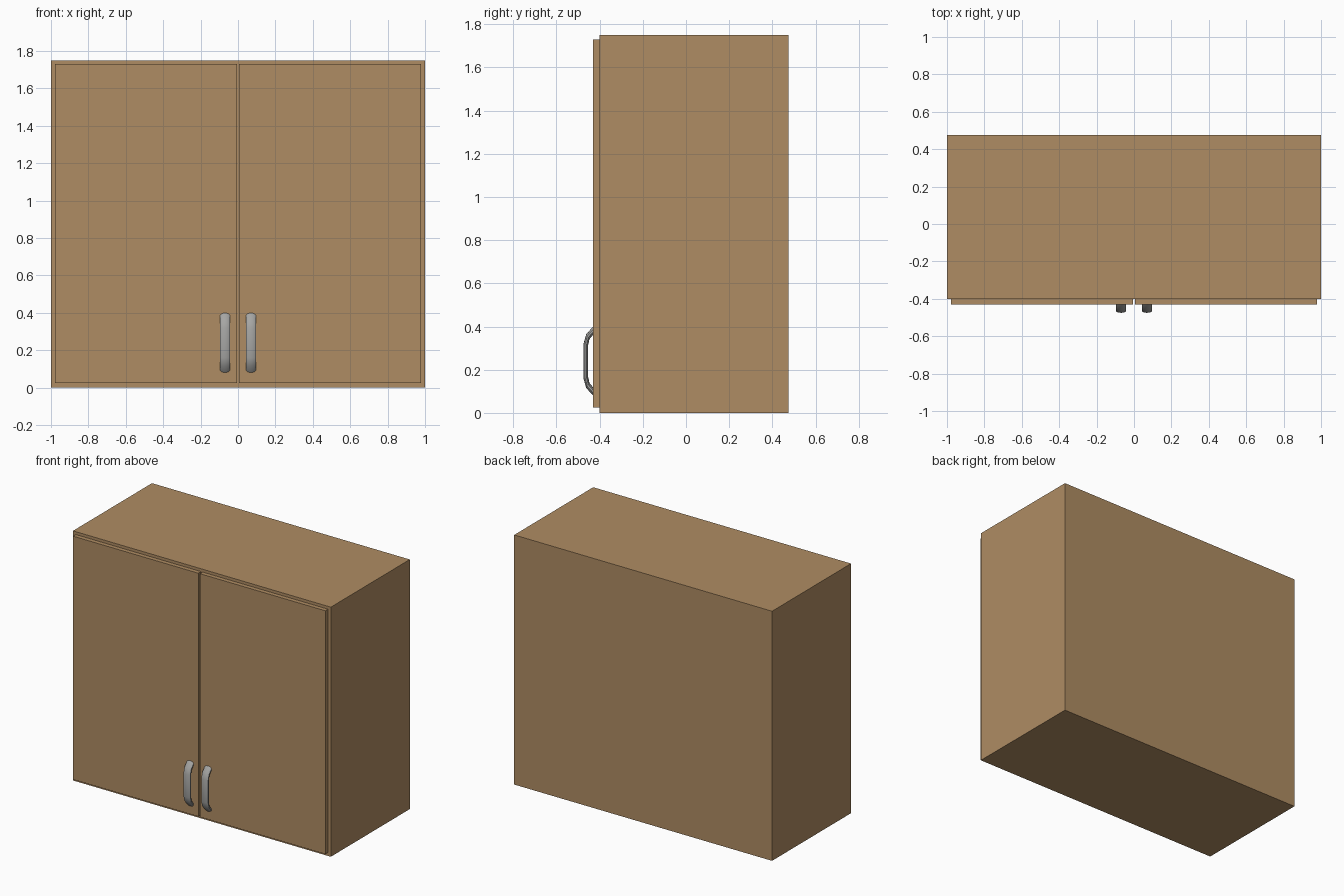
import bpy
import bmesh
from math import cos, sin, tau, radians
from mathutils import Vector

old = bpy.data.objects.get("Cube")
if old:
    bpy.data.objects.remove(old, do_unlink=True)


def make_material(name, color):
    mat = bpy.data.materials.new(name)
    mat.use_nodes = True
    mat.diffuse_color = color
    mat.node_tree.nodes["Principled BSDF"].inputs["Base Color"].default_value = color
    return mat


wood = make_material("light wood", (0.43, 0.265, 0.125, 1))
metal = make_material("grey metal", (0.38, 0.38, 0.37, 1))


def add_object(name, bm, mat):
    bmesh.ops.recalc_face_normals(bm, faces=bm.faces)
    mesh = bpy.data.meshes.new(name)
    bm.to_mesh(mesh)
    bm.free()
    mesh.materials.append(mat)
    obj = bpy.data.objects.new(name, mesh)
    bpy.context.collection.objects.link(obj)
    return obj


def box(name, low, high, mat):
    low, high = Vector(low), Vector(high)
    bm = bmesh.new()
    bmesh.ops.create_cube(bm, size=1)
    for v in bm.verts:
        v.co = (low + high) / 2 + v.co * (high - low)
    return add_object(name, bm, mat)


def handle(name, x, sides=10, half_width=0.028):
    # Bow handle: elliptical rings spanning outer and inner (y, z) outlines
    z_mid = 0.24
    half = [((-0.43, 0.16), (-0.43, 0.122)),
            ((-0.462, 0.125), (-0.447, 0.102)),
            ((-0.475, 0.08), (-0.453, 0.075))]
    upper = [(Vector((0, *o)), Vector((0, *i))) for o, i in half]
    flip = Vector((1, 1, -1))
    pairs = upper + [(o * flip, i * flip) for o, i in reversed(upper)]
    bm = bmesh.new()
    rings = []
    for outer, inner in pairs:
        centre = (outer + inner) / 2 + Vector((x, 0, z_mid))
        radius = (outer - inner) / 2
        rings.append([bm.verts.new(centre + radius * cos(tau * k / sides)
                                   + Vector((half_width * sin(tau * k / sides), 0, 0)))
                      for k in range(sides)])
    for a, b in zip(rings, rings[1:]):
        for k in range(sides):
            n = (k + 1) % sides
            bm.faces.new((a[k], a[n], b[n], b[k]))
    bm.faces.new(rings[0])
    bm.faces.new(rings[-1])
    obj = add_object(name, bm, metal)
    bpy.ops.object.select_all(action="DESELECT")
    obj.select_set(True)
    bpy.context.view_layer.objects.active = obj
    bpy.ops.object.shade_smooth_by_angle(angle=radians(40))


# Cabinet body
box("cabinet_body", (-1, -0.4, 0), (1, 0.475, 1.75), wood)

# Doors and handles, mirrored about the centre gap
for side, label in ((-1, "right"), (1, "left")):
    x_near, x_far = sorted((side * 0.006, side * 0.978))
    box(label + "_door", (x_near, -0.43, 0.024), (x_far, -0.4, 1.73), wood)
    handle(label + "_handle", side * 0.069)
